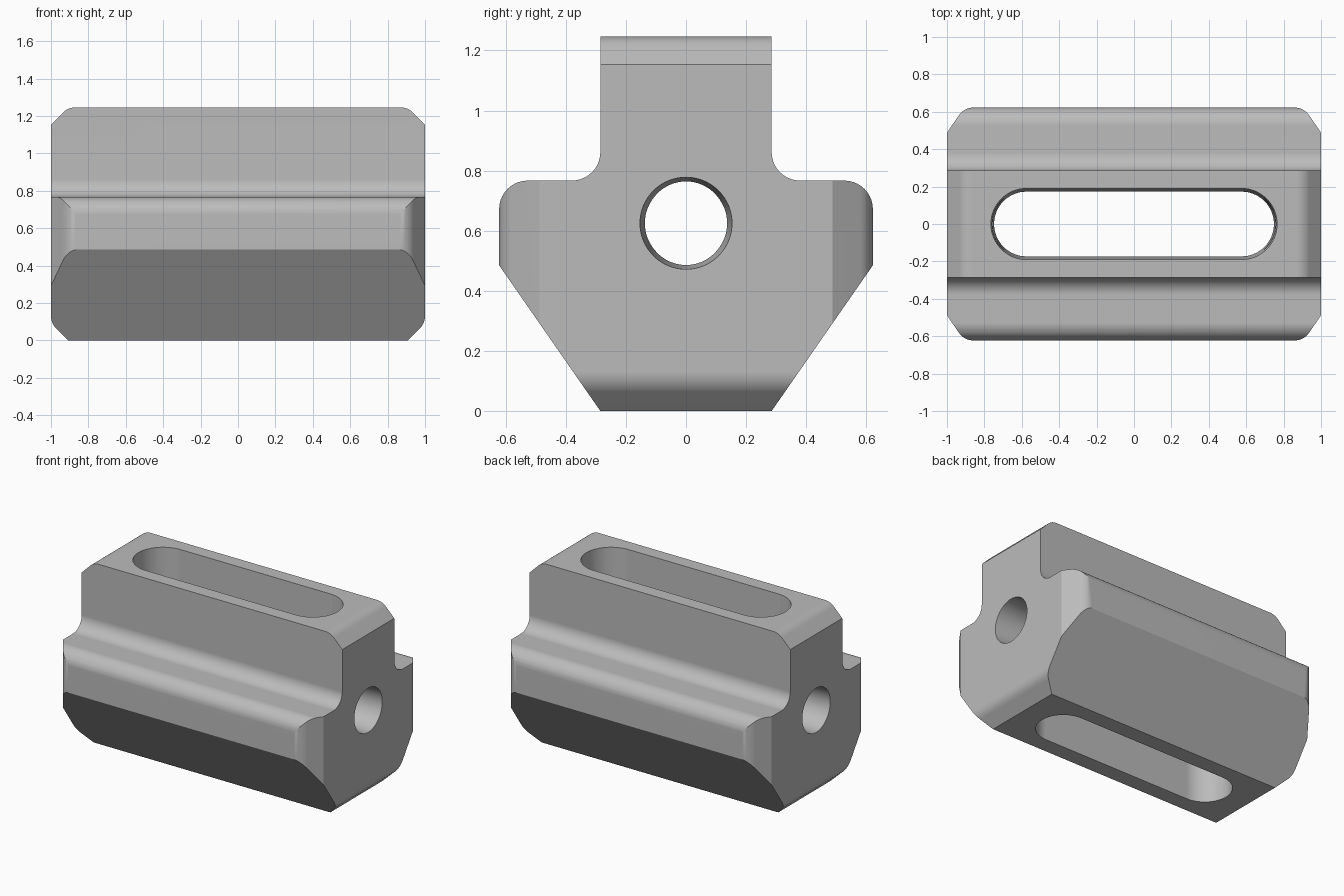
import bpy
import bmesh
import math
from mathutils import Vector

cube = bpy.data.objects.get("Cube")
if cube:
    bpy.data.objects.remove(cube, do_unlink=True)

W, H = 0.622, 1.246       # half depth and height
NECK, SHOULDER = 0.285, 0.767
R, CH = 0.095, 0.092      # fillet radius and end chamfer

steel = bpy.data.materials.new("Grey steel")
steel.use_nodes = True
grey = (0.5, 0.5, 0.5, 1)
steel.diffuse_color = grey
steel.node_tree.nodes["Principled BSDF"].inputs["Base Color"].default_value = grey


def fillet(corners, steps=10):
    """Turn (a, b, radius) corners into an outline with true tangent arcs."""
    out = []
    for i, (a, b, r) in enumerate(corners):
        p = Vector((a, b))
        if not r:
            out.append(p)
            continue
        u = (Vector(corners[i - 1][:2]) - p).normalized()
        v = (Vector(corners[(i + 1) % len(corners)][:2]) - p).normalized()
        half = u.angle(v) / 2
        centre = p + (u + v).normalized() * r / math.sin(half)
        start = p + u * r / math.tan(half) - centre
        end = p + v * r / math.tan(half) - centre
        sweep = start.angle(end)
        for k in range(steps + 1):
            t = k / steps
            out.append(centre + (start * math.sin((1 - t) * sweep)
                                 + end * math.sin(t * sweep)) / math.sin(sweep))
    return out


def loft(name, rings):
    """Closed solid through matching rings of 3D points."""
    bm = bmesh.new()
    loops = [[bm.verts.new(p) for p in ring] for ring in rings]
    for lo, hi in zip(loops, loops[1:]):
        for i in range(len(lo)):
            bm.faces.new((lo[i - 1], lo[i], hi[i], hi[i - 1]))
    bm.faces.new(loops[0])
    bm.faces.new(loops[-1])
    bmesh.ops.recalc_face_normals(bm, faces=bm.faces)
    mesh = bpy.data.meshes.new(name)
    bm.to_mesh(mesh)
    bm.free()
    mesh.materials.append(steel)
    obj = bpy.data.objects.new(name, mesh)
    bpy.context.collection.objects.link(obj)
    return obj


def mirrored(half):
    return half + [(-a, b, r) for a, b, r in reversed(half)]


# T-shaped section swept along the length
section = fillet(mirrored([
    (NECK, 0, 0), (W, 0.485, 0), (W, SHOULDER, R),
    (NECK, SHOULDER, R), (NECK, H + 0.2, 0)]))
body = loft("slot_nut_body", [[(x, a, b) for a, b in section] for x in (-1.2, 1.2)])

# Side outline: chamfered ends with blended corners
E = 0.2
side = fillet(mirrored([
    (1 - CH - E, -E, 0), (1, CH, R), (1, H - CH, 0), (1 - CH, H, R)]))
side_trim = loft("side_trim", [[(a, y, b) for a, b in side] for y in (-1, 1)])

# Plan outline: chamfers on the wide shoulders
Y = W + 0.0005
plan = fillet([(sx * a, sy * b, r) for sx, sy, order in
               ((1, 1, 1), (-1, 1, -1), (-1, -1, 1), (1, -1, -1))
               for a, b, r in [(1 - CH + E, Y - CH - E, 0),
                               (1 - CH, Y, R)][::order]])
plan_trim = loft("plan_trim", [[(a, b, z) for a, b in plan] for z in (-1, 2)])


# Slightly tapered long slot, open at top and bottom
def slot_ring(z):
    r = 0.173 + 0.017 * z / H
    ring = []
    for k in range(66):
        t = math.pi * (k % 33) / 32 + math.pi * (k // 33) - math.pi / 2
        cx = 0.575 if k < 33 else -0.575
        ring.append((cx + r * math.cos(t), r * math.sin(t), z))
    return ring


slot = loft("slot_cutter", [slot_ring(-0.1), slot_ring(H + 0.1)])


# Round end holes narrowing towards the slot
def hole_ring(x, r):
    return [(x, r * math.cos(k * math.tau / 64), 0.625 + r * math.sin(k * math.tau / 64))
            for k in range(64)]


hole = loft("hole_cutter", [hole_ring(x, r) for x, r in (
    (-1.1, 0.159), (-0.72, 0.137), (0.72, 0.137), (1.1, 0.159))])

# Trim, then cut the openings
bpy.ops.object.select_all(action='DESELECT')
bpy.context.view_layer.objects.active = body
body.select_set(True)
for tool, operation in ((side_trim, 'INTERSECT'), (plan_trim, 'INTERSECT'),
                        (slot, 'DIFFERENCE'), (hole, 'DIFFERENCE')):
    tool.hide_render = True
    mod = body.modifiers.new(tool.name, 'BOOLEAN')
    mod.operation = operation
    mod.solver = 'EXACT'
    mod.object = tool
    bpy.ops.object.modifier_apply(modifier=mod.name)
    bpy.data.objects.remove(tool, do_unlink=True)

# Smooth blends with sharp edges kept
bpy.ops.object.shade_smooth_by_angle(angle=math.radians(25))
weighted = body.modifiers.new("Weighted normals", 'WEIGHTED_NORMAL')
weighted.keep_sharp = True
